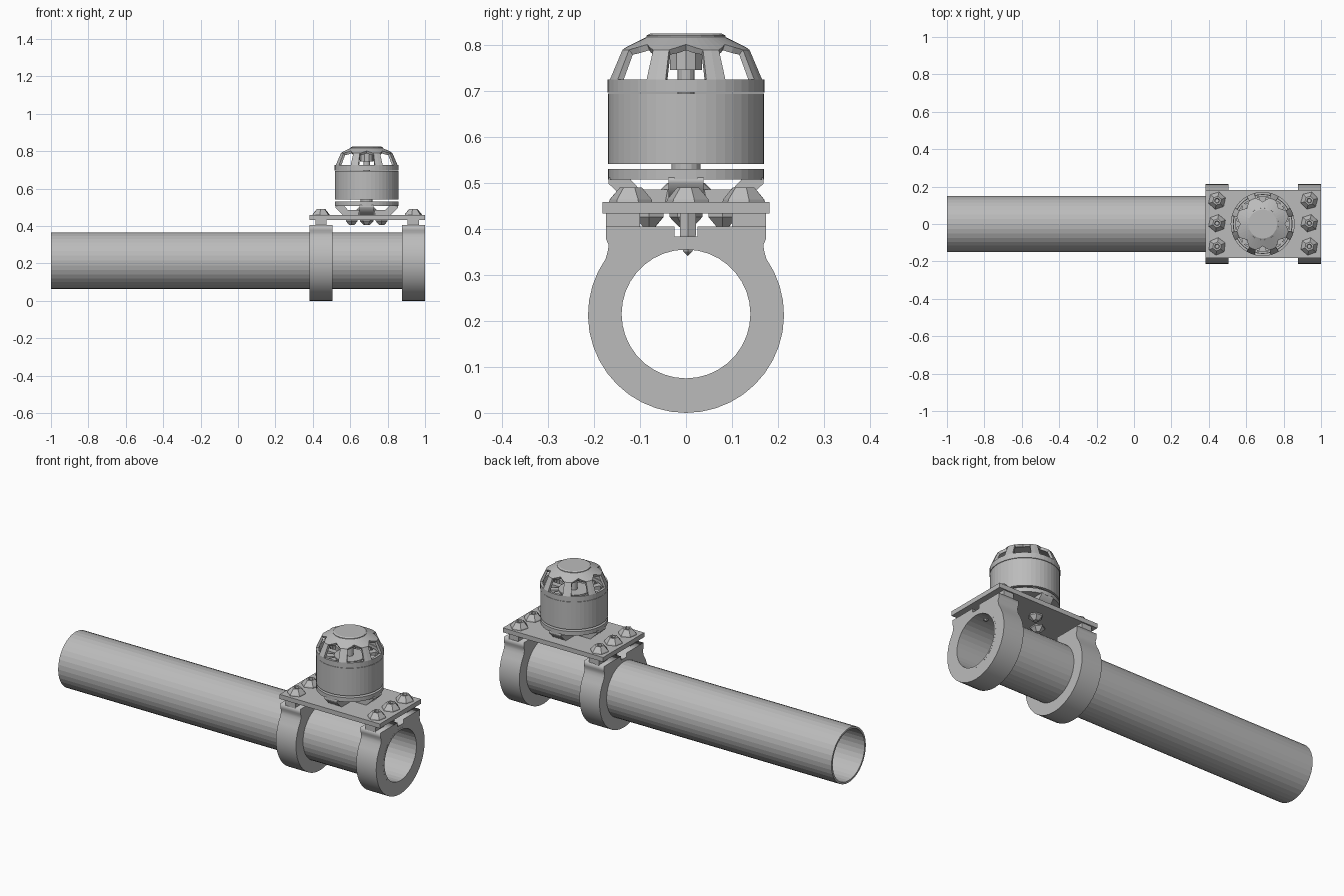
import bpy, bmesh
from math import cos, sin, pi, radians
from mathutils import Matrix, Vector

if "Cube" in bpy.data.objects:
    bpy.data.objects.remove(bpy.data.objects["Cube"])

grey = bpy.data.materials.new("plain_grey")
grey.use_nodes = True
grey.diffuse_color = (0.5, 0.5, 0.5, 1)
grey.node_tree.nodes["Principled BSDF"].inputs["Base Color"].default_value = (0.5, 0.5, 0.5, 1)

TUBE_Z = 0.215
MOTOR_X = 0.688
CLAMPS = {"inner": 0.444, "end": 0.937}


def add_object(name, bm, matrix=Matrix()):
    bm.transform(matrix)
    mesh = bpy.data.meshes.new(name)
    bm.to_mesh(mesh)
    bm.free()
    mesh.materials.append(grey)
    obj = bpy.data.objects.new(name, mesh)
    bpy.context.collection.objects.link(obj)
    return obj


def revolve(name, profile, segs, matrix=Matrix(), closed=False, turn=0.0):
    """Spin (radius, z) points about z; closed joins the last point to the first."""
    bm = bmesh.new()
    rings = [[bm.verts.new((r * cos(turn + 2 * pi * i / segs),
                            r * sin(turn + 2 * pi * i / segs), z))
              for i in range(segs)] for r, z in profile]
    pairs = list(zip(rings, rings[1:]))
    if closed:
        pairs.append((rings[-1], rings[0]))
    for low, high in pairs:
        for i in range(segs):
            j = (i + 1) % segs
            bm.faces.new((low[i], low[j], high[j], high[i]))
    bmesh.ops.remove_doubles(bm, verts=bm.verts, dist=1e-5)
    bmesh.ops.recalc_face_normals(bm, faces=bm.faces)
    return add_object(name, bm, matrix)


def pipe(name, outer, inner, low, high, segs, matrix=Matrix()):
    return revolve(name, [(inner, low), (outer, low), (outer, high), (inner, high)],
                   segs, matrix, closed=True)


def box(name, low, high, matrix=Matrix()):
    low, high = Vector(low), Vector(high)
    bm = bmesh.new()
    bmesh.ops.create_cube(bm, size=1, matrix=Matrix.Translation((low + high) / 2)
                          @ Matrix.Diagonal((*(high - low), 1)))
    return add_object(name, bm, matrix)


def prism(name, outlines, thickness, matrix):
    """Extrude flat outlines (later ones are holes) to both sides of their plane."""
    curve = bpy.data.curves.new(name, "CURVE")
    curve.dimensions, curve.fill_mode, curve.extrude = "2D", "BOTH", thickness / 2
    for outline in outlines:
        spline = curve.splines.new("POLY")
        spline.points.add(len(outline) - 1)
        for point, (a, b) in zip(spline.points, outline):
            point.co = (a, b, 0, 1)
        spline.use_cyclic_u = True
    temp = bpy.data.objects.new(name + "_curve", curve)
    bpy.context.collection.objects.link(temp)
    graph = bpy.context.evaluated_depsgraph_get()
    mesh = bpy.data.meshes.new_from_object(temp.evaluated_get(graph))
    bm = bmesh.new()
    bm.from_mesh(mesh)
    bmesh.ops.remove_doubles(bm, verts=bm.verts, dist=1e-5)
    bmesh.ops.recalc_face_normals(bm, faces=bm.faces)
    bpy.data.objects.remove(temp)
    bpy.data.curves.remove(curve)
    bpy.data.meshes.remove(mesh)
    return add_object(name, bm, matrix)


# Long hollow tube along x
along_x = Matrix.Translation((0, 0, TUBE_Z)) @ Matrix.Rotation(pi / 2, 4, "Y")
pipe("tube", 0.151, 0.14, -1, 0.999, 36, along_x)

# Ring clamps with a flat neck and a bolt slot in the top
arc = [(0.213 * cos(a), 0.213 + 0.213 * sin(a))
       for a in [radians(-90 + 125 * i / 14) for i in range(15)]]
half = arc + [(0.17, 0.352), (0.168, 0.365), (0.174, 0.378), (0.174, 0.405),
              (0.025, 0.405), (0.025, 0.383)]
outline = half + [(-y, z) for y, z in reversed(half[1:])]
hole = [(0.148 * cos(2 * pi * i / 36), TUBE_Z + 0.148 * sin(2 * pi * i / 36))
        for i in range(36)]
side_plane = Matrix(((0, 0, 1, 0), (1, 0, 0, 0), (0, 1, 0, 0), (0, 0, 0, 1)))

bolt_head = [(0, 0), (0.048, 0), (0.046, 0.008), (0.024, 0.034),
             (0.014, 0.034), (0.011, 0.018), (0, 0.018)]
for n, (label, x) in enumerate(CLAMPS.items()):
    prism(label + "_clamp", [outline, hole], 0.123, Matrix.Translation((x, 0, 0)) @ side_plane)
    # Spacer pads between clamp and plate
    for side, name in ((1, "left"), (-1, "right")):
        a, b = sorted((side * 0.1, side * 0.174))
        box(f"{label}_pad_{name}", (x - 0.03, a, 0.4), (x + 0.03, b, 0.433))
    # Plate bolts
    for k, y in enumerate((-0.12, 0.004, 0.125)):
        place = Matrix.Translation((x, y, 0.456))
        revolve(f"{label}_bolt_head_{k}", bolt_head, 6, place, turn=0.4 + k + n)
        tip = -0.115 if k == 1 else -0.07
        revolve(f"{label}_bolt_shank_{k}", [(0, tip), (0.012, tip + 0.01),
                (0.02, -0.07), (0.02, 0.005), (0, 0.005)], 6, place)

# Mounting plate
box("mounting_plate", (0.383, -0.181, 0.433), (0.999, 0.181, 0.458))

# Motor base: open ring on four sloped arms, screws below the plate
motor = Matrix.Translation((MOTOR_X, 0, 0))
pipe("base_ring", 0.17, 0.12, 0.507, 0.53, 48, motor)
revolve("base_hub", [(0, 0.455), (0.06, 0.455), (0.055, 0.485), (0.04, 0.5), (0, 0.5)], 16, motor)
arm = [(0.03, 0.456), (0.125, 0.456), (0.168, 0.498), (0.168, 0.512),
       (0.125, 0.512), (0.1, 0.485), (0.03, 0.485)]
upright = Matrix.Rotation(pi / 2, 4, "X")
for k in range(4):
    turn = motor @ Matrix.Rotation(k * pi / 2, 4, "Z")
    prism(f"base_arm_{k}", [arm], 0.075, turn @ upright)
    revolve(f"base_screw_{k}", [(0, 0.404), (0.015, 0.404), (0.036, 0.426),
            (0.036, 0.434), (0, 0.434)], 6, turn @ Matrix.Translation((0.08, 0, 0)), turn=0.5)

# Stator core with teeth, shaft and bearing
pipe("stator_core", 0.08, 0.03, 0.56, 0.69, 24, motor)
for k in range(12):
    turn = motor @ Matrix.Rotation(k * pi / 6, 4, "Z")
    box(f"stator_tooth_{k}", (0.07, -0.016, 0.565), (0.14, 0.016, 0.685), turn)
    box(f"stator_shoe_{k}", (0.138, -0.03, 0.565), (0.146, 0.03, 0.685), turn)
revolve("shaft", [(0, 0.47), (0.018, 0.47), (0.018, 0.82), (0, 0.82)], 12, motor)
revolve("bearing_tube", [(0, 0.48), (0.032, 0.48), (0.032, 0.69), (0, 0.69)], 16, motor)
revolve("shaft_collar", [(0, 0.745), (0.036, 0.745), (0.036, 0.82), (0, 0.82)], 10, motor)

# Rotating bell wall
pipe("bell_wall", 0.17, 0.155, 0.541, 0.694, 48, motor)

# Domed bell top: eight pentagon windows, each peaked in the middle
SEGS, STEP = 48, 6
levels = [(0.171, 0.696), (0.171, 0.725), (0.143, 0.789), (0.085, 0.817)]
peak = {0: 0.42, 1: 0.21, STEP - 1: 0.21}
bm = bmesh.new()
rings = []
for level, (r, z) in enumerate(levels):
    ring = []
    for i in range(SEGS):
        t = peak.get(i % STEP, 0) if level == 2 else 0
        top_r, top_z = levels[-1]
        rr, zz = r + (top_r - r) * t, z + (top_z - z) * t
        a = 2 * pi * i / SEGS
        ring.append(bm.verts.new((rr * cos(a), rr * sin(a), zz)))
    rings.append(ring)
for level in range(3):
    for i in range(SEGS):
        if level == 1 and i % STEP in (0, 1, STEP - 2, STEP - 1):
            continue
        j = (i + 1) % SEGS
        low, high = rings[level], rings[level + 1]
        bm.faces.new((low[i], low[j], high[j], high[i]))
dome = add_object("bell_dome", bm, motor)
wall = dome.modifiers.new("wall", "SOLIDIFY")
wall.thickness, wall.offset = 0.014, -1

# Flat cap on the dome
revolve("bell_cap", [(0, 0.806), (0.086, 0.806), (0.086, 0.82), (0.078, 0.824),
                     (0, 0.824)], 16, motor)
